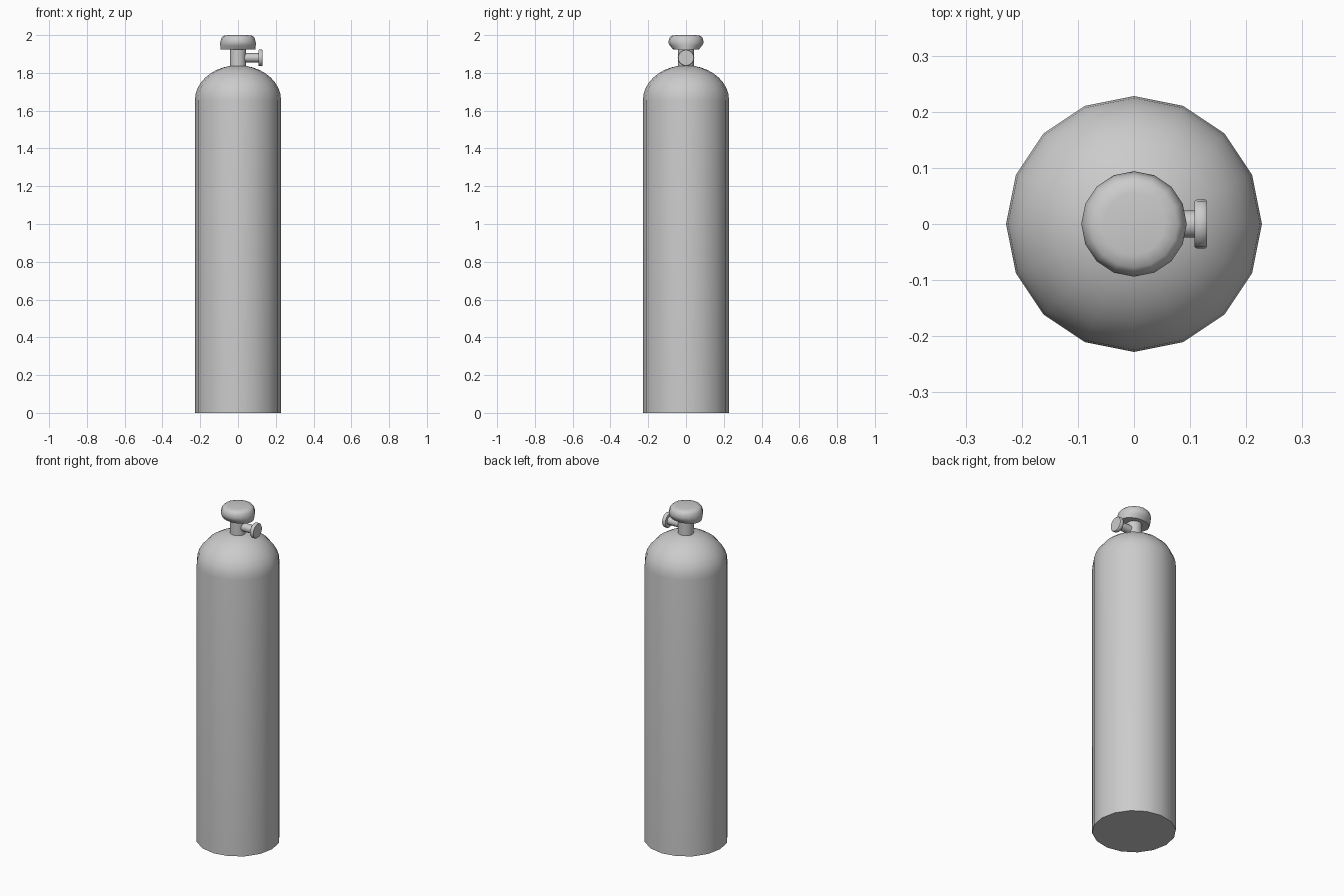
import bpy, bmesh, math
from mathutils import Matrix

if "Cube" in bpy.data.objects:
    bpy.data.objects.remove(bpy.data.objects["Cube"])


def lathe(name, profile, sides=16, matrix=None, angle=50):
    """Stack rings (rx, ry, z) into a capped, smooth-shaded solid."""
    bm = bmesh.new()
    rings = []
    for rx, ry, z in profile:
        rings.append([bm.verts.new((rx * math.cos(2 * math.pi * i / sides),
                                    ry * math.sin(2 * math.pi * i / sides), z))
                      for i in range(sides)])
    for low, high in zip(rings, rings[1:]):
        for i in range(sides):
            j = (i + 1) % sides
            bm.faces.new((low[i], low[j], high[j], high[i]))
    bm.faces.new(rings[0][::-1])
    bm.faces.new(rings[-1])
    if matrix:
        bm.transform(matrix)
    bmesh.ops.recalc_face_normals(bm, faces=bm.faces)
    mesh = bpy.data.meshes.new(name)
    bm.to_mesh(mesh)
    bm.free()
    obj = bpy.data.objects.new(name, mesh)
    bpy.context.collection.objects.link(obj)
    bpy.ops.object.select_all(action='DESELECT')
    obj.select_set(True)
    bpy.context.view_layer.objects.active = obj
    bpy.ops.object.shade_smooth_by_angle(angle=math.radians(angle))
    return obj


def round_profile(points):
    return [(r, r, z) for r, z in points]


# Tank: straight wall with an elliptical shoulder
R, SHOULDER, DOME = 0.228, 1.655, 0.185
tank = [(R, 0.0)]
for k in range(9):
    a = math.radians(80) * k / 8
    tank.append((R * math.cos(a), SHOULDER + DOME * math.sin(a)))
lathe("tank_body", round_profile(tank))

# Neck joining the tank to the top knob
lathe("neck", round_profile([(0.043, 1.81), (0.043, 1.94)]))

# Top knob: the underside tapers front to back only
lathe("top_knob", [(0.092, 0.068, 1.924), (0.094, 0.086, 1.945),
                   (0.094, 0.094, 1.962), (0.088, 0.088, 1.985),
                   (0.078, 0.078, 1.996), (0.055, 0.055, 2.0)])

# Side valve pointing along +x
side = Matrix.Translation((0, 0, 1.88)) @ Matrix.Rotation(math.pi / 2, 4, 'Y')
lathe("valve_stem", round_profile([(0.024, 0.02), (0.024, 0.115)]), matrix=side)
lathe("valve_handle", round_profile([(0.041, 0.108), (0.044, 0.112),
                                     (0.044, 0.126), (0.041, 0.13)]), matrix=side)
